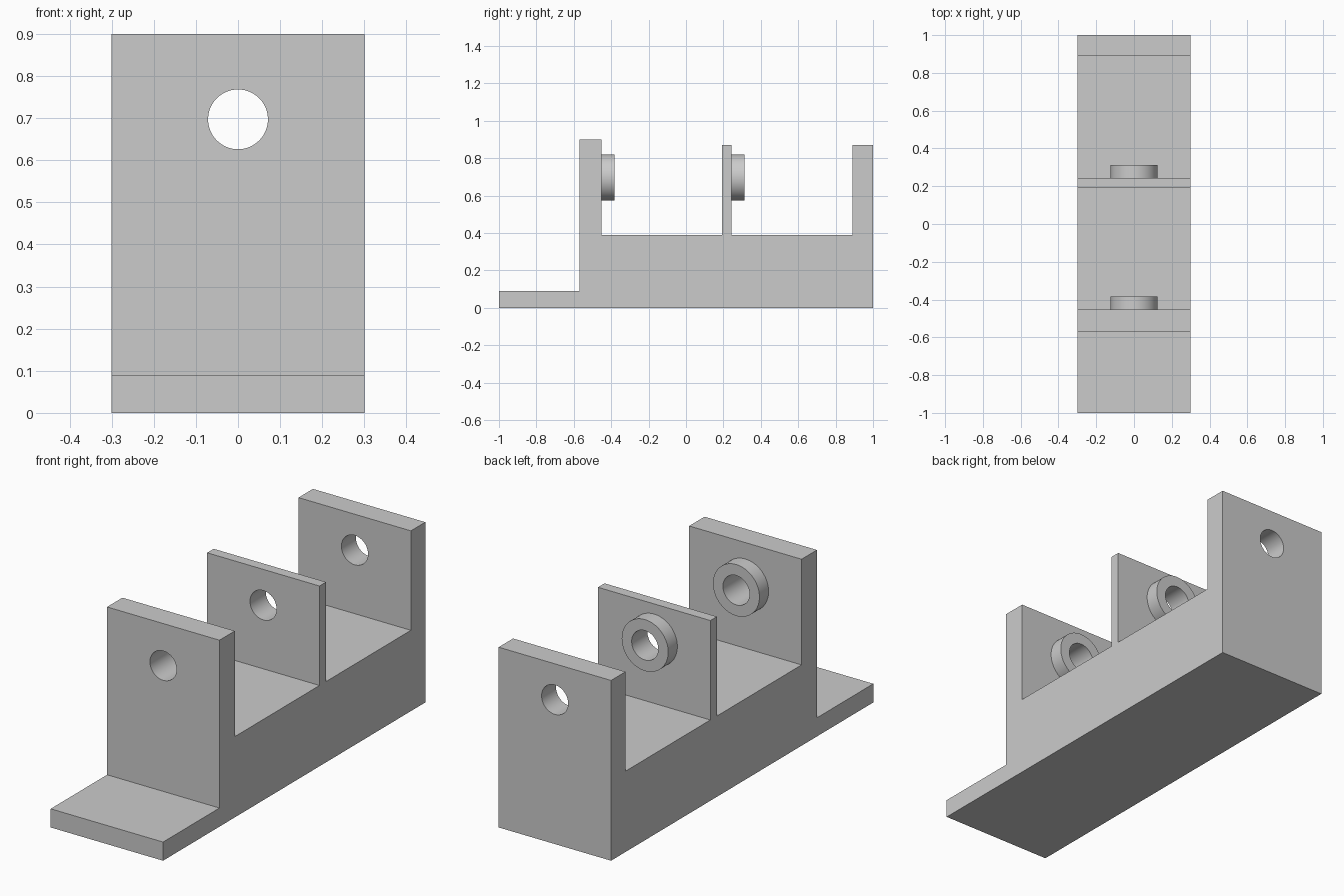
import bpy, bmesh, math
from mathutils import Matrix, Vector

cube = bpy.data.objects.get("Cube")
if cube:
    bpy.data.objects.remove(cube, do_unlink=True)

HALF_WIDTH = 0.3
AXIS_Z = 0.697
BORE_R = 0.071
BOSS_R = 0.124
FLOOR, WALL, FRONT_WALL, FOOT = 0.39, 0.87, 0.9, 0.09

grey = bpy.data.materials.new("light_grey")
grey.use_nodes = True
grey.diffuse_color = (0.6, 0.6, 0.6, 1)
grey.node_tree.nodes["Principled BSDF"].inputs["Base Color"].default_value = grey.diffuse_color


def make_object(name, bm):
    bmesh.ops.recalc_face_normals(bm, faces=bm.faces)
    mesh = bpy.data.meshes.new(name)
    bm.to_mesh(mesh)
    bm.free()
    mesh.materials.append(grey)
    obj = bpy.data.objects.new(name, mesh)
    bpy.context.collection.objects.link(obj)
    return obj


def cylinder_y(name, radius, y0, y1):
    bm = bmesh.new()
    place = Matrix.Translation((0, (y0 + y1) / 2, AXIS_Z)) @ Matrix.Rotation(math.pi / 2, 4, 'X')
    bmesh.ops.create_cone(bm, cap_ends=True, segments=64, radius1=radius,
                          radius2=radius, depth=y1 - y0, matrix=place)
    return make_object(name, bm)


def drill(obj, cutter):
    mod = obj.modifiers.new("bore", 'BOOLEAN')
    mod.operation = 'DIFFERENCE'
    mod.solver = 'EXACT'
    mod.object = cutter
    bpy.ops.object.select_all(action='DESELECT')
    obj.select_set(True)
    bpy.context.view_layer.objects.active = obj
    bpy.ops.object.modifier_apply(modifier=mod.name)
    bpy.ops.object.shade_smooth_by_angle(angle=math.radians(30))


# Bracket body: side profile (y, z) extruded across the width
profile = [(-1, 0), (1, 0), (1, WALL), (0.89, WALL), (0.89, FLOOR),
           (0.243, FLOOR), (0.243, WALL), (0.193, WALL), (0.193, FLOOR),
           (-0.453, FLOOR), (-0.453, FRONT_WALL), (-0.57, FRONT_WALL),
           (-0.57, FOOT), (-1, FOOT)]
bm = bmesh.new()
side = bm.faces.new([bm.verts.new((-HALF_WIDTH, y, z)) for y, z in profile])
extruded = bmesh.ops.extrude_face_region(bm, geom=[side], use_keep_orig=True)
moved = [v for v in extruded["geom"] if isinstance(v, bmesh.types.BMVert)]
bmesh.ops.translate(bm, verts=moved, vec=Vector((2 * HALF_WIDTH, 0, 0)))
body = make_object("bracket_body", bm)

# Bearing collars on the back of the front and middle walls
front_collar = cylinder_y("front_collar", BOSS_R, -0.453, -0.383)
middle_collar = cylinder_y("middle_collar", BOSS_R, 0.243, 0.313)

# One shaft bore through every wall and collar
bore = cylinder_y("bore_cutter", BORE_R, -1.2, 1.2)
for part in (body, front_collar, middle_collar):
    drill(part, bore)
bpy.data.objects.remove(bore, do_unlink=True)
